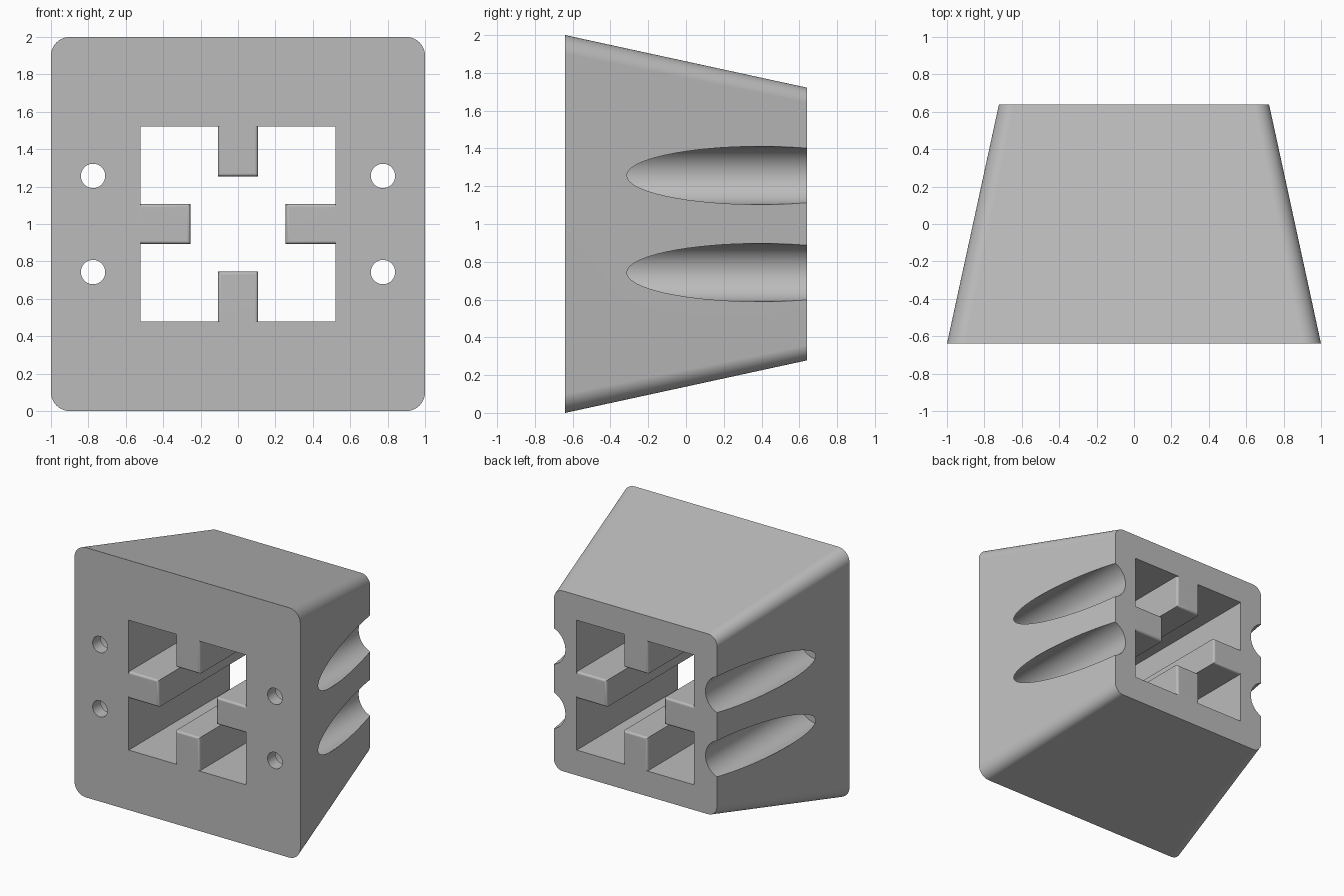
import bpy, bmesh
from math import pi, cos, sin, radians
from mathutils import Matrix, Vector

cube = bpy.data.objects.get("Cube")
if cube:
    bpy.data.objects.remove(cube, do_unlink=True)

FRONT, BACK, MID = -0.64, 0.64, 1.0
OPENING = 0.52          # half width of the square opening
BOLT_X, BOLT_Z = 0.775, 0.257

grey = bpy.data.materials.new("light grey")
grey.use_nodes = True
colour = (0.5, 0.5, 0.5, 1)
grey.diffuse_color = colour
grey.node_tree.nodes["Principled BSDF"].inputs["Base Color"].default_value = colour


def make_object(name, bm):
    bmesh.ops.recalc_face_normals(bm, faces=bm.faces)
    mesh = bpy.data.meshes.new(name)
    bm.to_mesh(mesh)
    bm.free()
    mesh.materials.append(grey)
    obj = bpy.data.objects.new(name, mesh)
    bpy.context.collection.objects.link(obj)
    return obj


def box(bm, centre, size):
    matrix = Matrix.Translation(centre) @ Matrix.Diagonal((*size, 1))
    return bmesh.ops.create_cube(bm, size=1, matrix=matrix)


def rounded_square(half, radius, steps=10):
    points = []
    for corner in range(4):
        for i in range(steps + 1):
            a = (corner + i / steps) * pi / 2
            mid = (corner + 0.5) * pi / 2
            sx = 1 if cos(mid) > 0 else -1
            sz = 1 if sin(mid) > 0 else -1
            points.append((sx * (half - radius) + radius * cos(a),
                           sz * (half - radius) + radius * sin(a)))
    return points


def rod(name, x, z, radius, y0, y1):
    bm = bmesh.new()
    matrix = Matrix.Translation((x, (y0 + y1) / 2, z)) @ Matrix.Rotation(pi / 2, 4, 'X')
    bmesh.ops.create_cone(bm, cap_ends=True, segments=64, radius1=radius,
                          radius2=radius, depth=y1 - y0, matrix=matrix)
    return make_object(name, bm)


def combine(target, helper, operation):
    mod = target.modifiers.new(operation.lower(), 'BOOLEAN')
    mod.operation, mod.solver, mod.object = operation, 'EXACT', helper
    bpy.context.view_layer.objects.active = target
    bpy.ops.object.modifier_apply(modifier=mod.name)
    bpy.data.objects.remove(helper, do_unlink=True)


# Tapered block with rounded corners
bm = bmesh.new()
rings = [[bm.verts.new((x, y, MID + z)) for x, z in rounded_square(half, radius)]
         for y, half, radius in ((FRONT, 1.0, 0.1), (BACK, 0.722, 0.08))]
count = len(rings[0])
for i in range(count):
    j = (i + 1) % count
    bm.faces.new((rings[0][i], rings[0][j], rings[1][j], rings[1][i]))
for ring in rings:
    bm.faces.new(ring)
body = make_object("tapered_block", bm)

# Square opening right through
bm = bmesh.new()
box(bm, (0, 0, MID), (2 * OPENING, 2, 2 * OPENING))
combine(body, make_object("opening_cutter", bm), 'DIFFERENCE')

# Bolt holes, widening into grooves that break out of the sides
for side in (-1, 1):
    for level in (-1, 1):
        x, z = side * BOLT_X, MID + level * BOLT_Z
        combine(body, rod("groove_cutter", x, z, 0.154, -0.54, 1), 'DIFFERENCE')
        combine(body, rod("hole_cutter", x, z, 0.065, -1, -0.5), 'DIFFERENCE')

# Four inward ribs with softened front and back rims
for turn in range(4):
    bm = bmesh.new()
    inner, root = 0.255, OPENING + 0.04
    box(bm, ((inner + root) / 2, 0, 0), (root - inner, BACK - FRONT, 0.215))
    rim = [e for e in bm.edges
           if abs(e.verts[0].co.y - e.verts[1].co.y) < 0.01
           and min(v.co.x for v in e.verts) < root - 0.01]
    bmesh.ops.bevel(bm, geom=rim, offset=0.018, segments=4, profile=0.5,
                    affect='EDGES')
    bm.transform(Matrix.Translation((0, 0, MID)) @ Matrix.Rotation(turn * pi / 2, 4, 'Y'))
    combine(body, make_object("rib", bm), 'UNION')

# Smooth curves, crisp edges
bpy.ops.object.select_all(action='DESELECT')
body.select_set(True)
bpy.context.view_layer.objects.active = body
bpy.ops.object.shade_smooth_by_angle(angle=radians(30))
weighted = body.modifiers.new("even_shading", 'WEIGHTED_NORMAL')
weighted.keep_sharp = True
